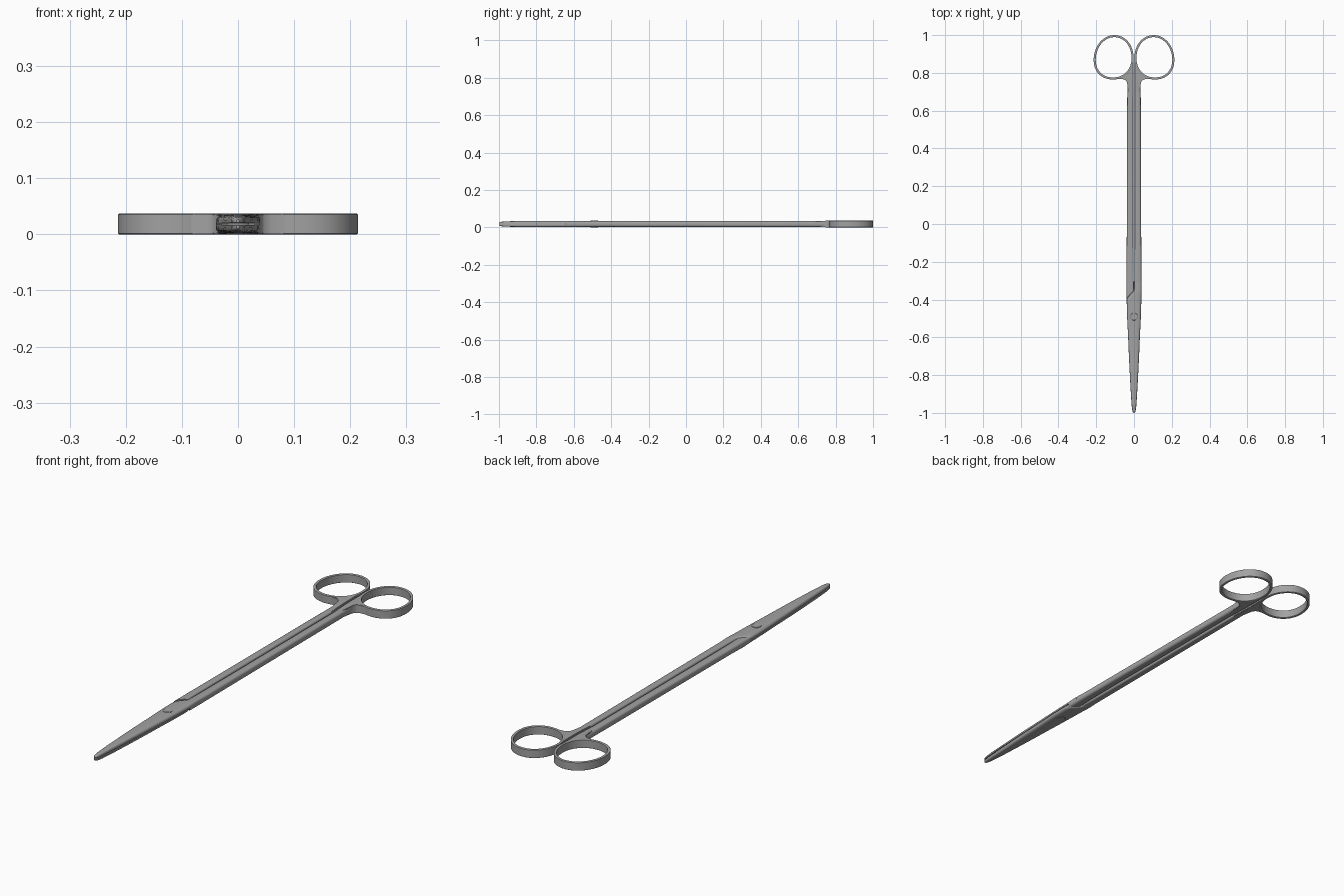
import bpy, bmesh
from math import sin, cos, pi, copysign
from mathutils import Matrix

if "Cube" in bpy.data.objects:
    bpy.data.objects.remove(bpy.data.objects["Cube"])

H = 0.037  # total thickness

steel = bpy.data.materials.new("dark_steel")
steel.diffuse_color = (0.36, 0.36, 0.36, 1)
steel.use_nodes = True
steel.node_tree.nodes["Principled BSDF"].inputs["Base Color"].default_value = steel.diffuse_color


def spow(v, p):
    return copysign(abs(v) ** p, v)


def finish(name, bm, flip, angle=35):
    # the second half is the first one turned 180 degrees about its long axis
    if flip:
        c = Matrix.Translation((0, 0, H / 2))
        bm.transform(c @ Matrix.Rotation(pi, 4, 'Y') @ c.inverted())
    bmesh.ops.recalc_face_normals(bm, faces=bm.faces)
    me = bpy.data.meshes.new(name)
    bm.to_mesh(me)
    bm.free()
    me.materials.append(steel)
    ob = bpy.data.objects.new(name, me)
    bpy.context.collection.objects.link(ob)
    bpy.ops.object.select_all(action='DESELECT')
    bpy.context.view_layer.objects.active = ob
    ob.select_set(True)
    bpy.ops.object.shade_smooth_by_angle(angle=angle * pi / 180)
    return ob


def loft(sections, closed=False):
    bm = bmesh.new()
    rows = [[bm.verts.new(p) for p in s] for s in sections]
    n = len(rows[0])
    pairs = list(zip(rows, rows[1:])) + ([(rows[-1], rows[0])] if closed else [])
    for a, b in pairs:
        for i in range(n):
            j = (i + 1) % n
            bm.faces.new((a[i], a[j], b[j], b[i]))
    if not closed:
        bm.faces.new(rows[0])
        bm.faces.new(rows[-1])
    return bm


def shank_section(y, x0, x1, zr, shear=0):
    cx, w, pts = (x0 + x1) / 2, (x1 - x0) / 2, []
    for k in range(32):
        t = 2 * pi * k / 32
        c = cos(t)
        x = cx + w * spow(c, 0.65 if c > 0 else 0.35)
        pts.append((x, y - shear * x, H / 2 + zr * spow(sin(t), 0.65)))
    return pts


def blade_section(y, l, r, h):
    # flat inner face, domed outer face, gap opening toward the tip
    gap = 0.0012 + 0.0012 * max(0, (-y - 0.6) / 0.4)
    z0, c, w = H / 2 + gap, (l + r) / 2, (r - l) / 2
    return [(c + w * spow(cos(pi * k / 20), 0.6), y,
             z0 + (h - gap) * max(sin(pi * k / 20), 0) ** 0.6) for k in range(21)]


def ring_point(t, g=0.0):
    # egg-shaped finger loop, broader toward the shank
    x = (0.1005 + g) * spow(cos(t), 0.95) * (1 - 0.07 * sin(t))
    y = (0.1125 + g) * spow(sin(t), 0.95)
    return 0.1075 + x - 0.004 * sin(t), 0.8825 + y


def ring_section(t):
    prof = [(0, 0.0015), (0, H - 0.0015), (-0.002, H), (-0.009, H),
            (-0.011, H - 0.0015), (-0.011, 0.0015), (-0.009, 0), (-0.002, 0)]
    return [(*ring_point(t, 0.005 + g), z) for g, z in prof]


def handle_web():
    # filled fillet joining shank and finger loop
    edge = [(0.004, 0.66), (0.026, 0.66), (0.0345, 0.735), (0.038, 0.752),
            (0.046, 0.762), (0.060, 0.767), (0.085, 0.768)]
    arc = [ring_point(-pi * (0.57 + 0.41 * k / 20), -0.004) for k in range(21)]
    bm = bmesh.new()
    f = bm.faces.new([bm.verts.new((x, y, 0.0005)) for x, y in
                      edge + arc + [(0.004, 0.88)]])
    top = bmesh.ops.extrude_face_region(bm, geom=[f])['geom']
    for v in top:
        if isinstance(v, bmesh.types.BMVert):
            v.co.z = H - 0.0005
    # split across, then taper toward the shank so that it blends in
    bmesh.ops.bisect_plane(bm, geom=bm.verts[:] + bm.edges[:] + bm.faces[:],
                           plane_co=(0, 0.76, 0), plane_no=(0, 1, 0))
    for v in bm.verts:
        s = min(1, max(0, (v.co.y - 0.66) / 0.10))
        v.co.z = H / 2 + copysign(0.0138 + 0.0042 * s, v.co.z - H / 2)
    rim = [e for e in bm.edges if len(e.link_faces) == 2
           and abs(e.verts[0].co.z - e.verts[1].co.z) < 0.01
           and e.calc_face_angle() > 1]
    bmesh.ops.bevel(bm, geom=rim, offset=0.0015, segments=2, affect='EDGES',
                    clamp_overlap=True)
    return bm


for side, flip in (("upper", False), ("lower", True)):
    # shank, ending in a slanted shoulder at the joint
    finish(side + "_shank", loft([
        shank_section(0.87, 0.003, 0.010, 0.012),
        shank_section(0.80, 0.003, 0.024, 0.0150),
        shank_section(0.74, 0.003, 0.0355, 0.0155),
        shank_section(0.30, 0.003, 0.0370, 0.0155),
        shank_section(-0.10, 0.003, 0.0385, 0.0155),
        shank_section(-0.28, 0.002, 0.0395, 0.0155, 0.5),
        shank_section(-0.35, 0.000, 0.0395, 0.0155, 1.1)]), flip)

    # blade, growing out of the shank and crossing to the other side
    finish(side + "_blade", loft([blade_section(*s) for s in [
        (-0.29, 0.003, 0.0390, 0.0145),
        (-0.33, 0.003, 0.0395, 0.0165),
        (-0.357, -0.001, 0.0395, 0.0170),
        (-0.375, -0.018, 0.0395, 0.0170),
        (-0.393, -0.036, 0.0392, 0.0170),
        (-0.42, -0.038, 0.0385, 0.0170),
        (-0.50, -0.036, 0.0360, 0.0170),
        (-0.60, -0.031, 0.0310, 0.0172),
        (-0.70, -0.027, 0.0270, 0.0172),
        (-0.80, -0.022, 0.0220, 0.0168),
        (-0.90, -0.0165, 0.0165, 0.0158),
        (-0.96, -0.0125, 0.0125, 0.0142),
        (-0.985, -0.0095, 0.0095, 0.0125),
        (-0.996, -0.006, 0.0060, 0.0105),
        (-1.0, -0.003, 0.0030, 0.0080)]]), flip)

    # finger loop
    finish(side + "_finger_loop",
           loft([ring_section(2 * pi * k / 72) for k in range(72)], True), flip, 50)
    finish(side + "_handle_web", handle_web(), flip)

# pivot screw with a slightly dished head, standing just proud of the blades
prof = [(0.0005, H - 0.0010), (0.013, H - 0.0008), (0.017, H),
        (0.0190, H), (0.0200, H - 0.0008), (0.0200, 0.0008), (0.019, 0),
        (0.0005, 0)]
finish("pivot_screw", loft([[(r * cos(2 * pi * k / 32), -0.49 + r * sin(2 * pi * k / 32), z)
                             for k in range(32)] for r, z in prof]), False)
